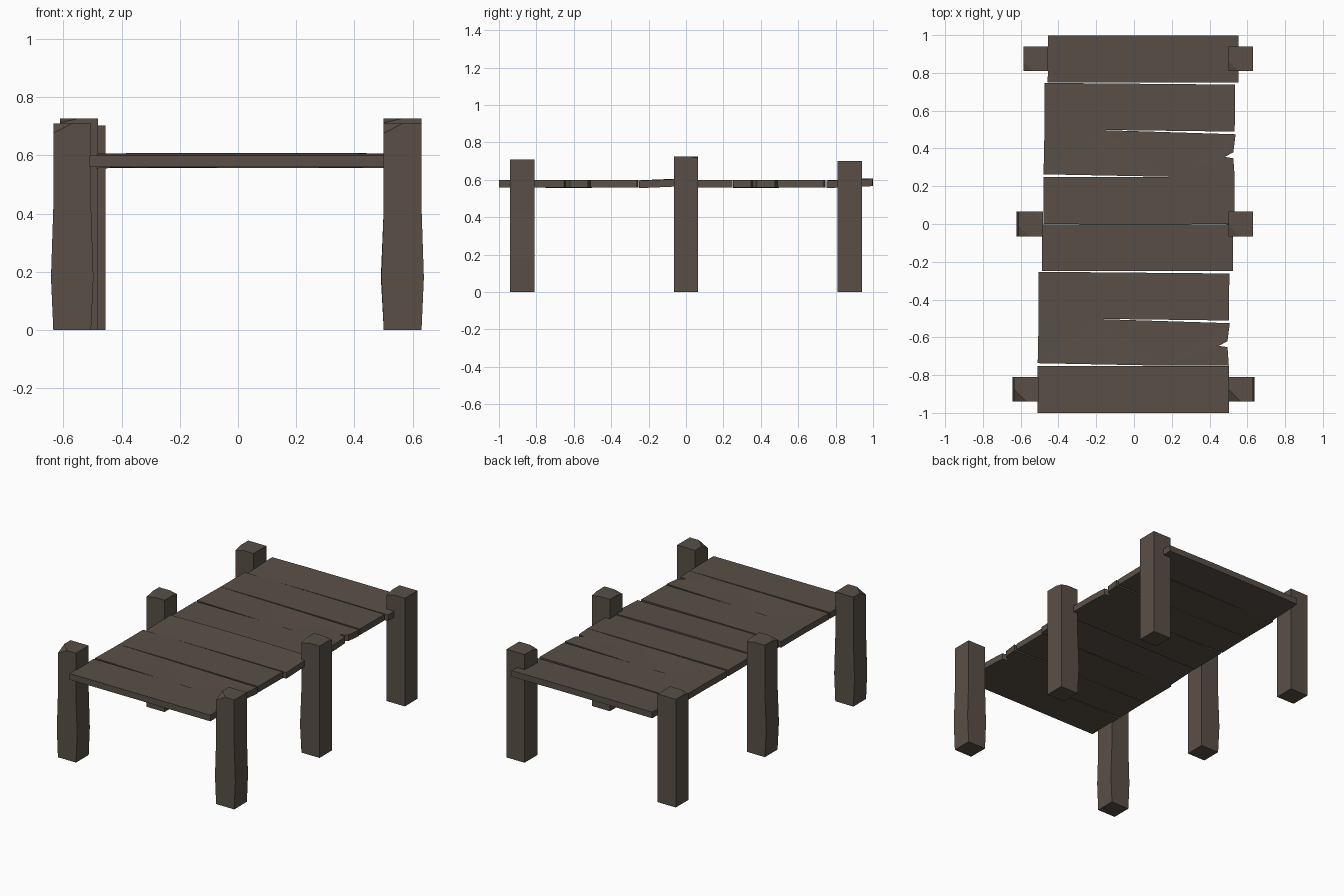
import bpy, bmesh
from mathutils import Vector

if "Cube" in bpy.data.objects:
    bpy.data.objects.remove(bpy.data.objects["Cube"])

wood = bpy.data.materials.new("weathered brown wood")
wood.diffuse_color = (0.100, 0.079, 0.062, 1)
wood.use_nodes = True
wood.node_tree.nodes["Principled BSDF"].inputs["Base Color"].default_value = wood.diffuse_color


def finish(bm, name):
    bmesh.ops.recalc_face_normals(bm, faces=bm.faces[:])
    me = bpy.data.meshes.new(name)
    bm.to_mesh(me)
    bm.free()
    me.materials.append(wood)
    ob = bpy.data.objects.new(name, me)
    bpy.context.collection.objects.link(ob)


def plank(name, outline, dx, dy, tilt=0.0, bow=0.0):
    """Extruded plan outline, tilted across its width and bowed along its length."""
    bm = bmesh.new()
    y0 = min(y for x, y in outline)
    base = bm.faces.new([bm.verts.new((x, y, 0.56)) for x, y in outline])
    top = bmesh.ops.extrude_face_region(bm, geom=[base])["geom"]
    bmesh.ops.translate(bm, vec=(0, 0, 0.04),
                        verts=[v for v in top if isinstance(v, bmesh.types.BMVert)])
    bmesh.ops.triangulate(bm, faces=[f for f in bm.faces if len(f.verts) > 4])
    for v in bm.verts:
        y = v.co.y
        v.co.z += tilt * ((y - y0) / 0.25 - 0.4)
        if abs(v.co.x) < 0.3:
            v.co.z += bow
        v.co.x += dx
        v.co.y += dy
    finish(bm, name)


# Four plank shapes, repeated for the front and back half of the deck
straight = [(-0.51, -1), (0.502, -1), (0.502, -0.751), (-0.51, -0.751)]
cracked = [(-0.51, -0.737), (0.16, -0.75), (0.502, -0.75), (0.495, -0.652), (0.45, -0.645),
           (0.495, -0.62), (0.507, -0.525), (-0.2, -0.503), (-0.505, -0.503)]
tapered = [(-0.505, -0.502), (-0.2, -0.502), (0.502, -0.511), (0.505, -0.262), (-0.505, -0.253)]
lifted = [(-0.488, -0.25), (-0.2, -0.25), (0.2, -0.25), (0.523, -0.25), (0.523, -0.002),
          (0.2, -0.001), (-0.2, -0.001), (-0.485, -0.002)]
for half, dx, dy in (("front", 0, 0), ("back", 0.031, 1)):
    plank(half + "_straight_plank", straight, dx, dy)
    plank(half + "_cracked_plank", cracked, dx, dy, bow=-0.004)
    plank(half + "_tapered_plank", tapered, dx, dy)
    plank(half + "_lifted_plank", lifted, dx, dy, tilt=0.011, bow=0.002)


def post(name, cx, cy, height, bulge, cuts):
    """Square post with a swollen foot and corners hewn off the top."""
    h = 0.065
    bm = bmesh.new()
    rings = []
    for z, k in ((0, 0), (0.18, 1), (0.42, 0), (height, 0)):
        rings.append([bm.verts.new((cx + sx * h + k * (bulge[0] if sx < 0 else bulge[1]),
                                    cy + sy * h, z))
                      for sx, sy in ((-1, -1), (1, -1), (1, 1), (-1, 1))])
    bm.faces.new(rings[0])
    bm.faces.new(rings[-1])
    for a, b in zip(rings, rings[1:]):
        for i in range(4):
            j = (i + 1) % 4
            bm.faces.new((a[i], a[j], b[j], b[i]))
    bmesh.ops.recalc_face_normals(bm, faces=bm.faces[:])
    for sx, sy, run, drop in cuts:
        # plane crossing the top at 'run' from the corner and its edge at 'drop'
        no = Vector((sx / run, sy / run, 1 / drop)).normalized()
        co = Vector((cx + sx * h, cy + sy * h, height - drop))
        r = bmesh.ops.bisect_plane(bm, geom=bm.verts[:] + bm.edges[:] + bm.faces[:],
                                   plane_co=co, plane_no=no, clear_outer=True)
        edges = [e for e in r["geom_cut"] if isinstance(e, bmesh.types.BMEdge)]
        bmesh.ops.holes_fill(bm, edges=edges, sides=0)
    finish(bm, name)


# Three post shapes, each used on the left and right side
for row, cy, lx, height, bulge, cuts in (
        ("front", -0.875, -0.57, 0.71, (-0.008, 0.008), [(-1, -1, 0.065, 0.034)]),
        ("middle", 0.0, -0.547, 0.726, (-0.01, 0), [(-1, -1, 0.06, 0.014), (1, 1, 0.05, 0.01)]),
        ("back", 0.875, -0.52, 0.702, (0, 0), [(-1, -1, 0.05, 0.015)])):
    post(row + "_left_post", lx, cy, height, bulge, cuts)
    post(row + "_right_post", 0.566, cy, height, bulge, cuts)
